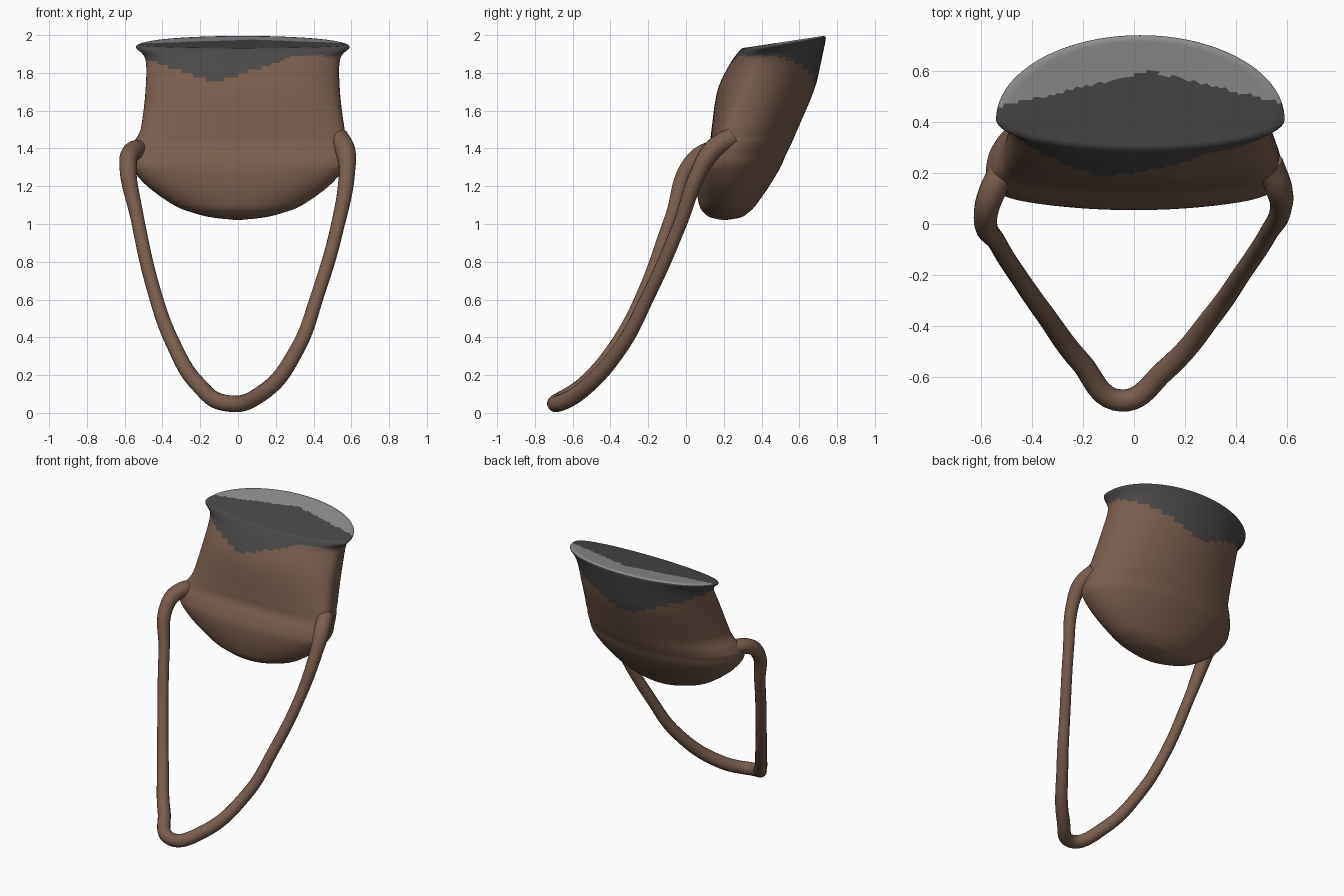
import bpy, bmesh, math

if "Cube" in bpy.data.objects:
    bpy.data.objects.remove(bpy.data.objects["Cube"])


def material(name, rgb):
    m = bpy.data.materials.new(name)
    m.diffuse_color = (*rgb, 1)
    m.use_nodes = True
    m.node_tree.nodes["Principled BSDF"].inputs["Base Color"].default_value = m.diffuse_color
    return m


BROWN = material("brown leather", (0.19, 0.108, 0.073))
DARK = material("dark grey opening", (0.07, 0.065, 0.064))
LIGHT = material("light grey rim", (0.27, 0.28, 0.275))

SEG, SUB = 128, 7

# Pouch profile: height, half width, front y, back y
profile = [
    (1.022, .02, .19, .22),
    (1.035, .14, .13, .29),
    (1.06, .24, .095, .33),
    (1.10, .34, .07, .37),
    (1.20, .48, .055, .44),
    (1.30, .565, .06, .50),
    (1.37, .58, .09, .53),
    (1.43, .565, .125, .56),
    (1.50, .54, .135, .59),
    (1.70, .515, .165, .675),
    (1.87, .515, .235, .725),
    (1.933, .565, .28, .74),
    (1.948, .545, .30, .728),
]


def ramp(v, lo, hi):
    return min(max((v - lo) / (hi - lo), 0), 1)


def blend(a, b, c, d, t):
    """Catmull-Rom blend of four slices."""
    return [0.5 * (2 * q + (r - p) * t + (2 * p - 5 * q + 4 * r - s) * t * t
                   + (3 * q - p - 3 * r + s) * t ** 3) for p, q, r, s in zip(a, b, c, d)]


def slice_points(z, half, yf, yb):
    """Rounded D slice: flat-fronted at the lip, oval and tilted at the opening."""
    cx = 0.025 * ramp(z, 1.38, 1.5)
    ym = 0.205 + 0.205 * ramp(z, 1.36, 1.88)
    flat = 0.5 + 0.5 * ramp(z, 1.43, 1.9) + 0.5 * ramp(-z, -1.3, -1.04)
    tilt = 0.15 * ramp(z, 1.75, 1.92)
    for k in range(SEG):
        a = 2 * math.pi * k / SEG
        sn = math.sin(a)
        y = ym + (yb - ym) * sn if sn >= 0 else ym - (ym - yf) * abs(sn) ** flat
        yield (cx + half * math.cos(a), y, z + tilt * (y - ym))


# Pouch body: lofted slices, then a lid made by shrinking the top slice
loops = []
n = len(profile)
for i in range(n - 1):
    quad = [profile[min(max(k, 0), n - 1)] for k in range(i - 1, i + 3)]
    loops += [list(slice_points(*blend(*quad, j / SUB))) for j in range(SUB)]
top = list(slice_points(*profile[-1]))
loops.append(top)
for j in range(1, 20):
    s = 1 - j / 20
    loops.append([(0.02 + (x - 0.02) * s, 0.48 + (y - 0.48) * s, 1.958 + (z - 1.958) * s)
                  for x, y, z in top])

bm = bmesh.new()
rings = [[bm.verts.new(p) for p in loop] for loop in loops]
for lo, hi in zip(rings, rings[1:]):
    for k in range(SEG):
        m = (k + 1) % SEG
        bm.faces.new((lo[k], lo[m], hi[m], hi[k]))
bm.faces.new(rings[0][::-1])
bm.faces.new(rings[-1])
bmesh.ops.recalc_face_normals(bm, faces=bm.faces)

# Colour rule: V-shaped grey top at front and back, light strip on the rear of the lid
for f in bm.faces:
    c = f.calc_center_median()
    f.smooth = True
    edge = 1.75 + 0.33 * abs(c.x + 0.12) if c.y < 0.42 else 1.69 + 0.37 * abs(c.x)
    if f.normal.z > 0.5 and c.z > 1.9 and c.y > 0.60 - 0.24 * abs(c.x - 0.06):
        f.material_index = 2
    elif c.z > min(edge, 1.89):
        f.material_index = 1
me = bpy.data.meshes.new("pouch")
bm.to_mesh(me)
bm.free()
for m in (BROWN, DARK, LIGHT):
    me.materials.append(m)
pouch = bpy.data.objects.new("pouch", me)
bpy.context.collection.objects.link(pouch)

# Hanging strap: one round tube from side to side, thicker at the joints and the bottom
path = [
    (-.48, .27, 1.38), (-.555, .13, 1.385), (-.582, .03, 1.32),
    (-.535, -.075, 1.04), (-.44, -.225, .63), (-.345, -.36, .37),
    (-.21, -.54, .15), (-.05, -.692, .05), (.12, -.575, .10),
    (.315, -.35, .34), (.42, -.20, .62), (.525, -.04, .98),
    (.577, .07, 1.28), (.568, .14, 1.39), (.53, .24, 1.46),
]
cu = bpy.data.curves.new("strap", "CURVE")
cu.dimensions = "3D"
cu.bevel_depth = 1.0
cu.bevel_resolution = 6
cu.resolution_u = 10
cu.use_fill_caps = True
sp = cu.splines.new("BEZIER")
sp.bezier_points.add(len(path) - 1)
for b, p in zip(sp.bezier_points, path):
    b.co = p
    b.radius = 0.036 + 0.018 * ramp(p[2], 1.2, 1.4) + 0.008 * ramp(-p[2], -0.5, -0.05)
    b.handle_left_type = b.handle_right_type = "AUTO"
cu.materials.append(BROWN)
strap = bpy.data.objects.new("strap", cu)
bpy.context.collection.objects.link(strap)
bpy.ops.object.select_all(action="DESELECT")
strap.select_set(True)
bpy.context.view_layer.objects.active = strap
bpy.ops.object.convert(target="MESH")
bpy.ops.object.shade_smooth()
